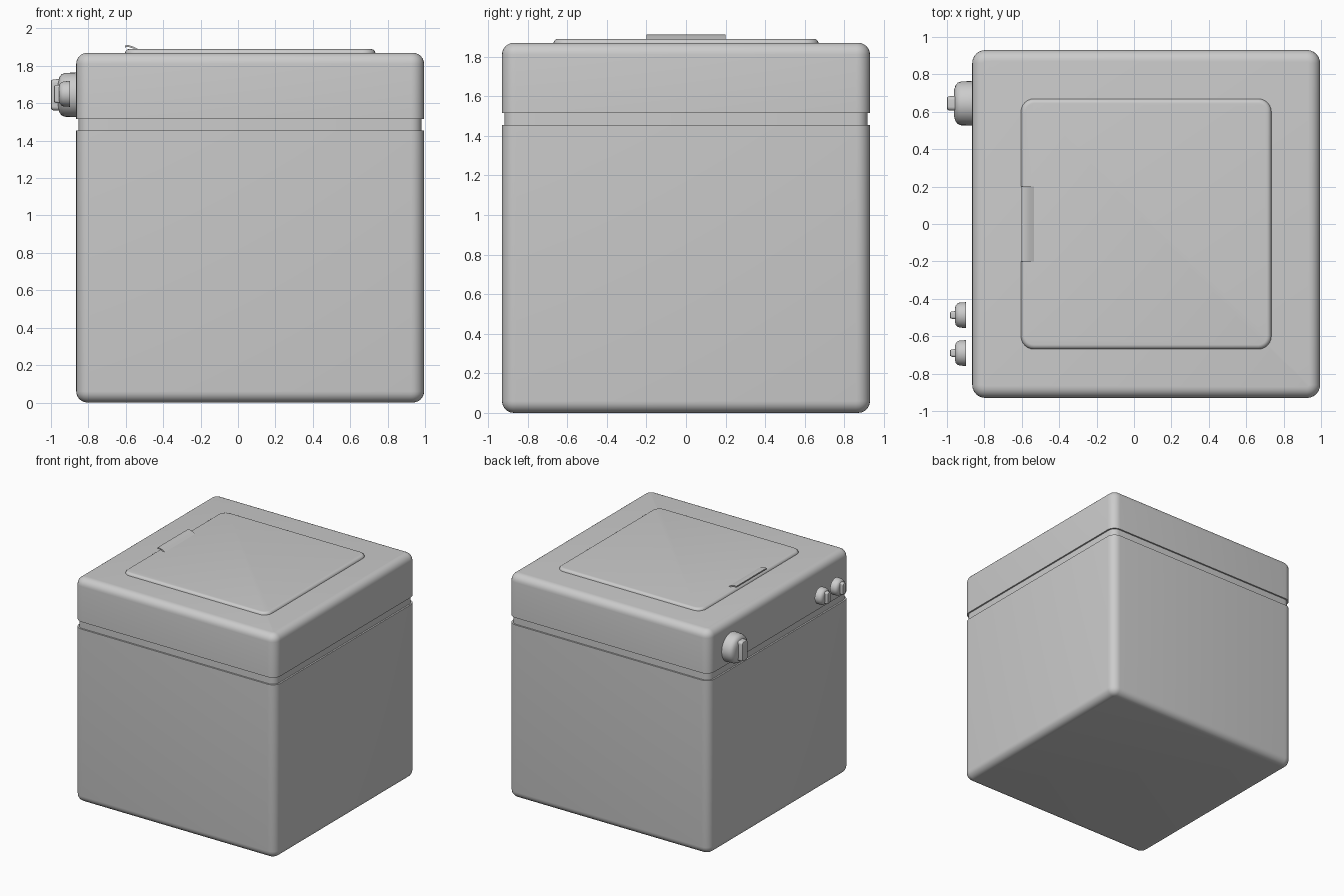
import bpy, bmesh, math
from mathutils import Vector

if "Cube" in bpy.data.objects:
    bpy.data.objects.remove(bpy.data.objects["Cube"])


def finish(name, bm, angle=35):
    bmesh.ops.recalc_face_normals(bm, faces=bm.faces)
    me = bpy.data.meshes.new(name)
    bm.to_mesh(me)
    bm.free()
    ob = bpy.data.objects.new(name, me)
    bpy.context.collection.objects.link(ob)
    bpy.ops.object.select_all(action='DESELECT')
    ob.select_set(True)
    bpy.context.view_layer.objects.active = ob
    bpy.ops.object.shade_smooth_by_angle(angle=math.radians(angle))
    return ob


def rounded_loop(cx, cy, hx, hy, r, n=6):
    pts = []
    for k, (sx, sy) in enumerate([(1, 1), (-1, 1), (-1, -1), (1, -1)]):
        for i in range(n + 1):
            a = math.pi / 2 * (k + i / n)
            pts.append((cx + sx * (hx - r) + r * math.cos(a),
                        cy + sy * (hy - r) + r * math.sin(a)))
    return pts


def loft(bm, rings):
    loops = [[bm.verts.new(p) for p in ring] for ring in rings]
    for a, b in zip(loops, loops[1:]):
        for i in range(len(a)):
            j = (i + 1) % len(a)
            bm.faces.new((a[i], a[j], b[j], b[i]))
    bm.faces.new(loops[0])
    bm.faces.new(loops[-1])


def stacked_box(name, cx, hx, hy, r, profile):
    # profile: (inset, z) pairs from bottom to top
    bm = bmesh.new()
    loft(bm, [[(x, y, z) for x, y in
               rounded_loop(cx, 0, hx - d, hy - d, max(r - d, 0.004))]
              for d, z in profile])
    return finish(name, bm)


def arc(r, z, up, n=6):
    # quarter-round edge, starting at the side wall
    s = 1 if up else -1
    pts = [(r * (1 - math.cos(math.pi / 2 * i / n)),
            z + s * r * math.sin(math.pi / 2 * i / n)) for i in range(n + 1)]
    return pts if up else pts[::-1]


# Cabinet with rounded edges and a shallow groove under the control deck
groove = [(0, 1.455), (0.013, 1.455), (0.013, 1.515), (0, 1.515)]
stacked_box("cabinet", 0.065, 0.93, 0.93, 0.07,
            arc(0.06, 0.06, False) + groove + arc(0.06, 1.81, True))

# Lid
stacked_box("lid", 0.065, 0.67, 0.67, 0.07,
            [(0, 1.855)] + arc(0.025, 1.865, True))

# Lid handle: thin bent lip
bm = bmesh.new()
lip = [(-0.605, 1.899), (-0.585, 1.901), (-0.56, 1.893), (-0.54, 1.882),
       (-0.53, 1.888), (-0.56, 1.903), (-0.585, 1.911), (-0.605, 1.909)]
loft(bm, [[(x, y, z) for x, z in lip] for y in (-0.2, 0.2)])
finish("lid_handle", bm)


# Knobs: turned base with a narrow upright grip
def knob(name, x0, y, z, base, grip, length):
    bm = bmesh.new()
    n = 32
    loft(bm, [[(x0 - d, y + r * math.cos(2 * math.pi * i / n),
                z + r * math.sin(2 * math.pi * i / n)) for i in range(n)]
              for d, r in base])
    finish(name + "_base", bm)
    hy, hz = grip
    bm = bmesh.new()
    start = base[-1][0] * 0.5
    loft(bm, [[(x0 - d, py, pz) for py, pz in
               rounded_loop(y, z, hy - s, hz - s, hy * 0.5)]
              for d, s in [(start, 0), (length - 0.012, 0.002),
                           (length - 0.003, 0.006), (length, 0.013)]])
    finish(name + "_grip", bm)


big = [(-0.01, 0.12), (0.06, 0.117), (0.078, 0.11), (0.09, 0.095), (0.097, 0.07)]
small = [(0, 0.069), (0.035, 0.067), (0.047, 0.062), (0.056, 0.052), (0.06, 0.038)]
knob("timer_knob", -0.865, 0.645, 1.645, big, (0.04, 0.085), 0.135)
for i, y in enumerate((-0.487, -0.69)):
    knob(f"option_knob_{i + 1}", -0.897, y, 1.65, small, (0.022, 0.05), 0.088)
